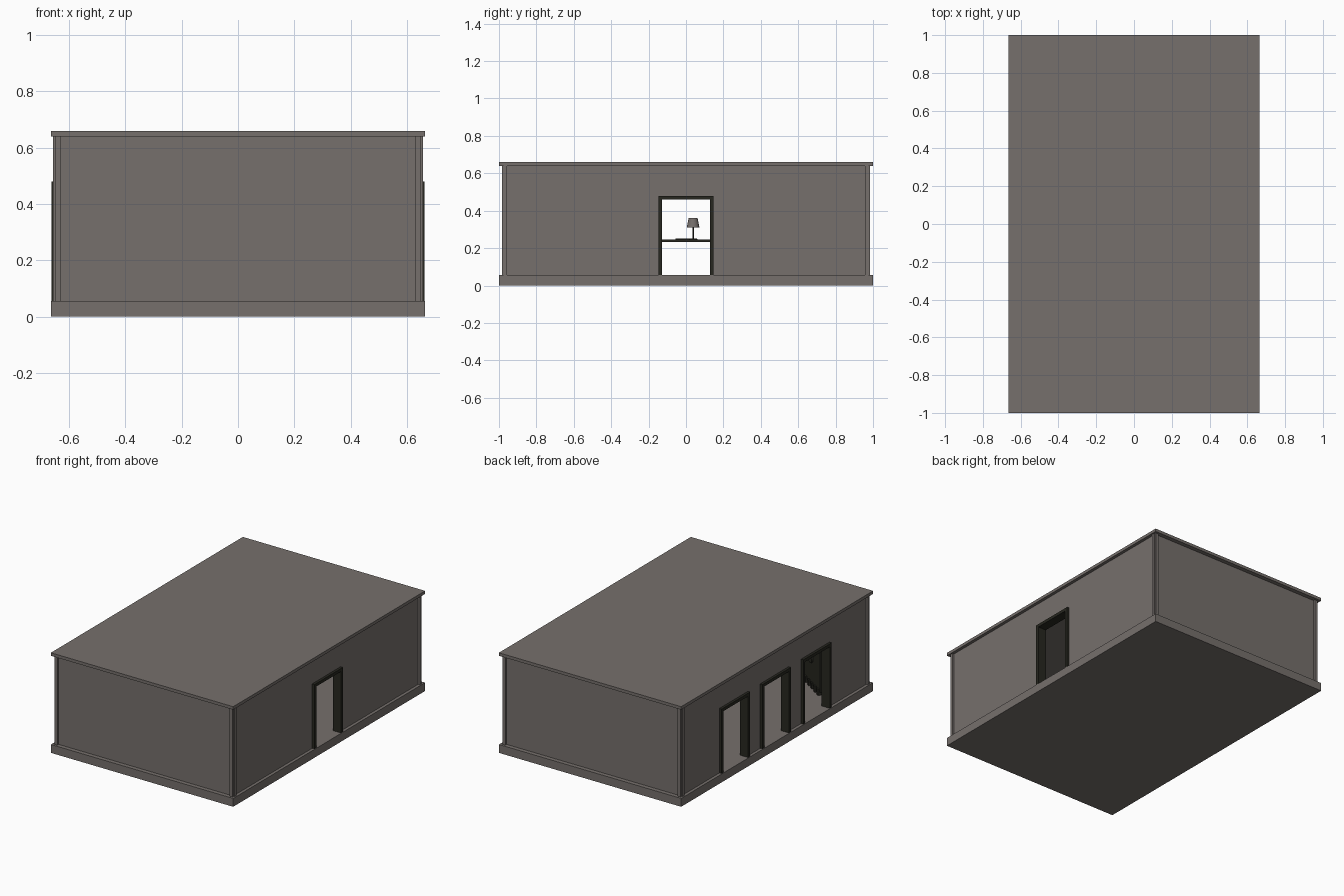
import bpy, bmesh, math
from mathutils import Matrix

cube = bpy.data.objects.get("Cube")
if cube:
    bpy.data.objects.remove(cube, do_unlink=True)


def material(name, rgb):
    m = bpy.data.materials.new(name)
    m.use_nodes = True
    m.diffuse_color = (*rgb, 1)
    m.node_tree.nodes["Principled BSDF"].inputs["Base Color"].default_value = (*rgb, 1)
    return m


STONE = material("warm grey plaster", (0.18, 0.16, 0.15))
DARK = material("dark olive wood", (0.02, 0.02, 0.014))


def finish(name, bm, mat):
    bmesh.ops.recalc_face_normals(bm, faces=bm.faces)
    mesh = bpy.data.meshes.new(name)
    bm.to_mesh(mesh)
    bm.free()
    mesh.materials.append(mat)
    obj = bpy.data.objects.new(name, mesh)
    bpy.context.collection.objects.link(obj)
    return obj


def box(name, lo, hi, mat):
    bm = bmesh.new()
    bmesh.ops.create_cube(bm, size=1)
    for v in bm.verts:
        v.co = [a + (b - a) * (c + 0.5) for a, b, c in zip(lo, hi, v.co)]
    return finish(name, bm, mat)


def cone(name, centre, r1, r2, depth, mat, sides=16):
    bm = bmesh.new()
    bmesh.ops.create_cone(bm, cap_ends=True, segments=sides, radius1=r1, radius2=r2,
                          depth=depth, matrix=Matrix.Translation(centre))
    obj = finish(name, bm, mat)
    for p in obj.data.polygons:
        p.use_smooth = len(p.vertices) == 4
    return obj


FLOOR, CEILING, DOOR_TOP = 0.055, 0.64, 0.48
HALF_DOOR, TRIM = 0.148, 0.02

# Floor slab and flat roof
box("base_slab", (-0.665, -1, 0), (0.665, 1, FLOOR), STONE)
box("roof_slab", (-0.665, -1, CEILING), (0.665, 1, 0.66), STONE)

# Plain end walls
for name, s in (("front_wall", -1), ("back_wall", 1)):
    y0, y1 = sorted((s * 0.935, s * 0.972))
    box(name, (-0.645, y0, FLOOR), (0.645, y1, CEILING), STONE)


# Long walls: one outline with doorway notches, extruded to thickness
def long_wall(name, side, doors):
    outline = [(-0.972, FLOOR)]
    for y in doors:
        a, b = y - HALF_DOOR, y + HALF_DOOR
        outline += [(a, FLOOR), (a, DOOR_TOP), (b, DOOR_TOP), (b, FLOOR)]
    outline += [(0.972, FLOOR), (0.972, CEILING), (-0.972, CEILING)]
    bm = bmesh.new()
    face = bm.faces.new([bm.verts.new((side * 0.645, y, z)) for y, z in outline])
    new = bmesh.ops.extrude_face_region(bm, geom=[face])["geom"]
    bmesh.ops.translate(bm, vec=(-side * 0.035, 0, 0),
                        verts=[v for v in new if isinstance(v, bmesh.types.BMVert)])
    finish(name, bm, STONE)


# Door frame: an upside-down U, extruded through the wall
def door_frame(name, side, y):
    w, i = HALF_DOOR, HALF_DOOR - TRIM
    outline = [(-w, FLOOR), (-w, DOOR_TOP), (w, DOOR_TOP), (w, FLOOR),
               (i, FLOOR), (i, DOOR_TOP - TRIM), (-i, DOOR_TOP - TRIM), (-i, FLOOR)]
    bm = bmesh.new()
    face = bm.faces.new([bm.verts.new((side * 0.662, y + a, z)) for a, z in outline])
    new = bmesh.ops.extrude_face_region(bm, geom=[face])["geom"]
    bmesh.ops.translate(bm, vec=(-side * 0.06, 0, 0),
                        verts=[v for v in new if isinstance(v, bmesh.types.BMVert)])
    finish(name, bm, DARK)


for side, label, doors in ((1, "left", [0]), (-1, "right", [-0.425, 0, 0.425])):
    long_wall(label + "_wall", side, doors)
    for n, y in enumerate(doors):
        door_frame(f"{label}_door_frame_{n + 1}", side, y)

# Stepped corner posts
for sx in (-1, 1):
    for sy in (-1, 1):
        for name, x, y in (("corner_post", 0.65, 0.985), ("corner_post_step", 0.657, 0.975)):
            xs, ys = sorted((sx * 0.628, sx * x)), sorted((sy * 0.956, sy * y))
            box(name, (xs[0], ys[0], FLOOR), (xs[1], ys[1], CEILING), STONE)

# Table in the middle of the room, with a book and a lamp
box("table_top", (-0.11, -0.24, 0.234), (0.11, 0.24, 0.245), DARK)
for sx in (-1, 1):
    for sy in (-1, 1):
        x, y = sx * 0.09, sy * 0.22
        box("table_leg", (x - 0.01, y - 0.01, FLOOR), (x + 0.01, y + 0.01, 0.236), DARK)
box("book", (-0.04, -0.055, 0.244), (0.04, 0.02, 0.251), DARK)
cone("lamp_foot", (0, 0.038, 0.248), 0.024, 0.02, 0.008, DARK)
cone("lamp_stem", (0, 0.038, 0.285), 0.004, 0.004, 0.07, DARK, 8)
cone("lamp_shade", (0, 0.038, 0.335), 0.034, 0.024, 0.052, STONE)

# Dark cabinet standing askew near the front right corner
place = Matrix.Translation((-0.425, -0.78, FLOOR)) @ Matrix.Rotation(math.radians(-33), 4, "Z")
parts = [box("cabinet", (-0.14, -0.06, 0.02), (0.14, 0.05, 0.3), DARK)]
for i in range(6):
    x = -0.13 + i * 0.05
    parts.append(box("cabinet_foot", (x, -0.05, 0), (x + 0.02, 0.06, 0.04), DARK))
dial = cone("cabinet_dial", (0, 0, 0), 0.028, 0.028, 0.012, DARK)
dial.data.transform(Matrix.Translation((0, 0.055, 0.19)) @ Matrix.Rotation(math.pi / 2, 4, "X"))
for p in parts + [dial]:
    p.data.transform(place)
